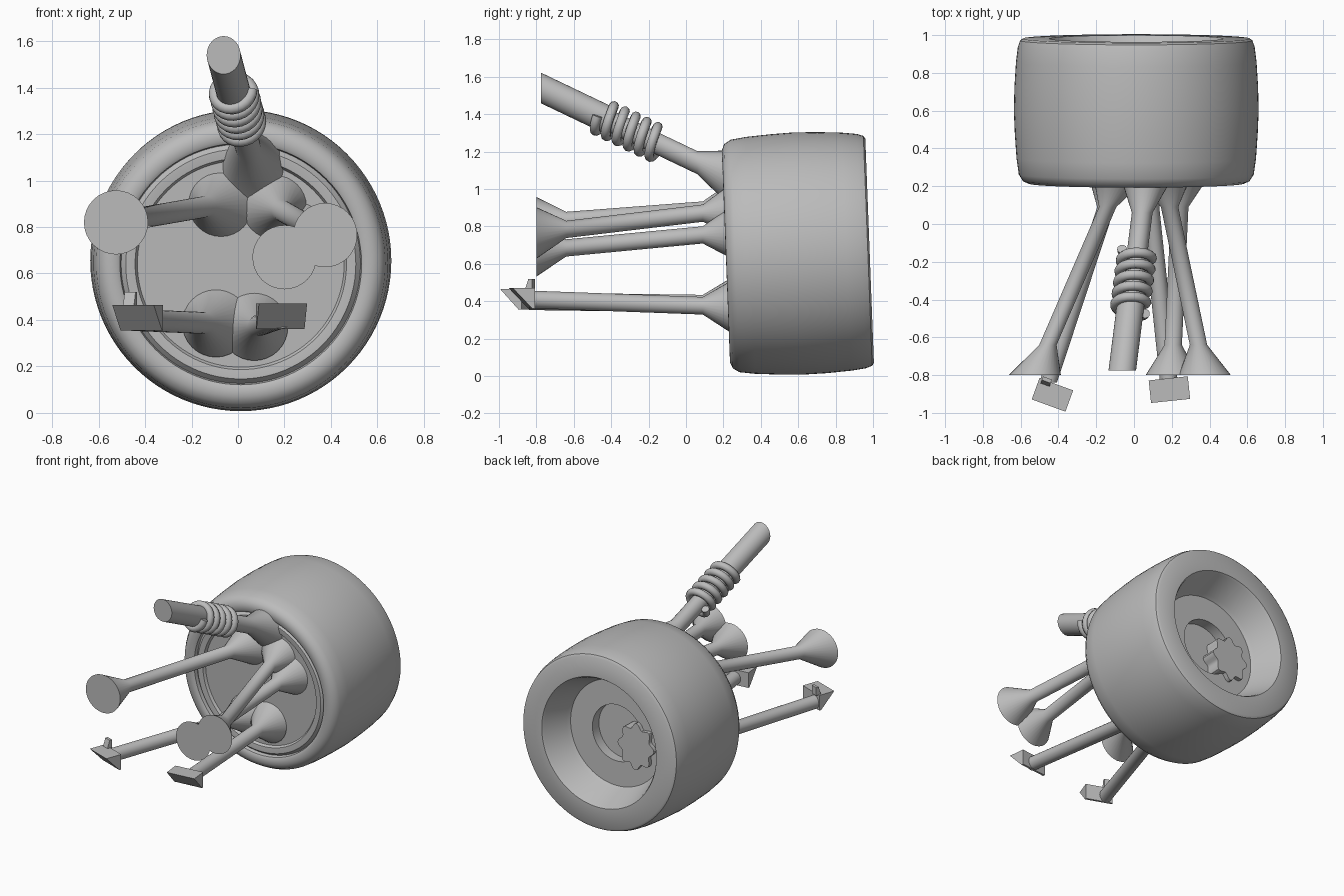
import bpy, bmesh, math
from mathutils import Matrix, Vector

cube = bpy.data.objects.get("Cube")
if cube:
    bpy.data.objects.remove(cube)

grey = bpy.data.materials.new("plain grey")
grey.use_nodes = True
colour = (0.5, 0.5, 0.5, 1)
grey.diffuse_color = colour
grey.node_tree.nodes["Principled BSDF"].inputs["Base Color"].default_value = colour


def finish(name, bm, matrix=Matrix(), smooth=True):
    bmesh.ops.recalc_face_normals(bm, faces=bm.faces)
    mesh = bpy.data.meshes.new(name)
    bm.to_mesh(mesh)
    bm.free()
    mesh.materials.append(grey)
    obj = bpy.data.objects.new(name, mesh)
    bpy.context.collection.objects.link(obj)
    obj.matrix_world = matrix
    if smooth:
        bpy.ops.object.select_all(action="DESELECT")
        obj.select_set(True)
        bpy.context.view_layer.objects.active = obj
        bpy.ops.object.shade_smooth_by_angle(angle=math.radians(35))
    return obj


def loft(name, rings, seg=32, matrix=Matrix(), shape=lambda a: 1, stretch=1):
    """Skin rings (x, y, z, radius) that all lie across the y axis."""
    bm = bmesh.new()
    loops = []
    for x, y, z, r in rings:
        angles = [math.tau * i / seg for i in range(seg)]
        loops.append([bm.verts.new((x + r * shape(a) * math.cos(a), y,
                                    z + r * shape(a) * math.sin(a) * stretch)) for a in angles])
    for a, b in zip(loops, loops[1:]):
        for i in range(seg):
            j = (i + 1) % seg
            bm.faces.new((a[i], a[j], b[j], b[i]))
    bm.faces.new(loops[0])
    bm.faces.new(loops[-1])
    return finish(name, bm, matrix)


# Wheel: one turned profile (radius, depth), leaning slightly
lean = Matrix.Translation((0.012, 0.597, 0.655)) @ Matrix.Rotation(math.radians(2.2), 4, "X")
profile = [(0.445, -0.35), (0.455, -0.368), (0.485, -0.372), (0.495, -0.372), (0.515, -0.35),
           (0.52, -0.375), (0.535, -0.384), (0.57, -0.383), (0.60, -0.37), (0.622, -0.335),
           (0.634, -0.25), (0.643, -0.12), (0.648, 0.0), (0.645, 0.13), (0.637, 0.26),
           (0.627, 0.34), (0.615, 0.375), (0.60, 0.385), (0.46, 0.385), (0.45, 0.37),
           (0.39, 0.2), (0.375, 0.175), (0.2, 0.175), (0.2, 0.1)]
loft("wheel", [(0, d, 0, r) for r, d in profile], 96, lean)

# Lobed nut in the hub recess
loft("hub_nut", [(-0.17, 0.09, -0.045, 0.13), (-0.17, 0.205, -0.045, 0.13)], 64, lean,
     lambda a: 1 + 0.12 * math.cos(8 * a), 1.15)


def rod(name, base, end, stations):
    """Straight arm from the hub to its end; stations are (y, radius)."""
    base, end = Vector(base), Vector(end)
    rings = []
    for y, r in stations:
        p = base.lerp(end, (y - base.y) / (end.y - base.y))
        rings.append((p.x, y, p.z, r))
    return loft(name, rings)


# Wishbone arms with flared feet and flared outer cups
flared = [(0.25, 0.145), (0.09, 0.046), (-0.64, 0.046), (-0.8, 0.138)]
rod("upper_right_arm", (-0.07, 0.25, 0.90), (-0.525, -0.8, 0.82), flared)
rod("upper_left_arm", (0.155, 0.25, 0.89), (0.375, -0.8, 0.765), flared)
rod("middle_left_arm", (0.25, 0.25, 0.77), (0.2, -0.8, 0.67), flared)

# Lower arms
plain = [(0.25, 0.145), (0.09, 0.047), (-0.84, 0.047)]
rod("lower_right_arm", (-0.095, 0.25, 0.385), (-0.455, -0.84, 0.4), plain)
rod("lower_left_arm", (0.07, 0.25, 0.37), (0.185, -0.84, 0.41), plain)


def prism(name, outline, x0, x1, matrix):
    """Extrude a (y, z) outline between two x positions."""
    bm = bmesh.new()
    sides = [[bm.verts.new((x, y, z)) for y, z in outline] for x in (x0, x1)]
    n = len(outline)
    for i in range(n):
        j = (i + 1) % n
        bm.faces.new((sides[0][i], sides[0][j], sides[1][j], sides[1][i]))
    for side in sides:
        bm.faces.new(side)
    finish(name, bm, matrix, False)


# Wedge brackets on the lower arms
for side, place, yaw, half in (("right", (-0.43, -0.90, 0.41), -20, 0.095),
                               ("left", (0.187, -0.872, 0.415), 6, 0.104)):
    m = Matrix.Translation(place) @ Matrix.Rotation(math.radians(yaw), 4, "Z")
    prism(side + "_bracket", [(-0.065, 0.055), (0.055, 0.055), (0.055, -0.055), (0.04, -0.055)],
          -half, half, m)
    if side == "right":
        prism("right_bracket_tab", [(0.03, 0.05), (0.05, 0.11), (0.07, 0.11), (0.07, 0.05)],
              -0.08, -0.03, m)

# Steering strut: thick outer tube, thin inner rod, flared foot
foot, tip = Vector((0.065, 0.23, 1.06)), Vector((-0.062, -0.775, 1.54))
strut = rod("strut", foot, tip, [(0.23, 0.13), (0.06, 0.055), (-0.40, 0.055),
                                 (-0.401, 0.073), (-0.775, 0.073)])
for v in strut.data.vertices:
    # stretch across the slope so the tube stays round
    t = (v.co.y - foot.y) / (tip.y - foot.y)
    mid = foot.z + t * (tip.z - foot.z)
    v.co.z = mid + (v.co.z - mid) * 1.12

# Coil spring around the strut
curve = bpy.data.curves.new("spring", "CURVE")
curve.dimensions = "3D"
curve.bevel_depth = 0.026
curve.bevel_resolution = 3
curve.use_fill_caps = True
turns, steps = 5.5, 24
count = int(turns * steps) + 1
spline = curve.splines.new("POLY")
spline.points.add(count - 1)
axis = (tip - foot).normalized()
u = axis.cross(Vector((0, 0, 1))).normalized()
w = axis.cross(u)
start, stop = foot.lerp(tip, 0.37), foot.lerp(tip, 0.69)
for i, point in enumerate(spline.points):
    a = math.tau * i / steps
    p = start.lerp(stop, i / (count - 1)) + 0.082 * (u * math.cos(a) + w * math.sin(a))
    point.co = (*p, 1)
curve.materials.append(grey)
spring = bpy.data.objects.new("spring", curve)
bpy.context.collection.objects.link(spring)
